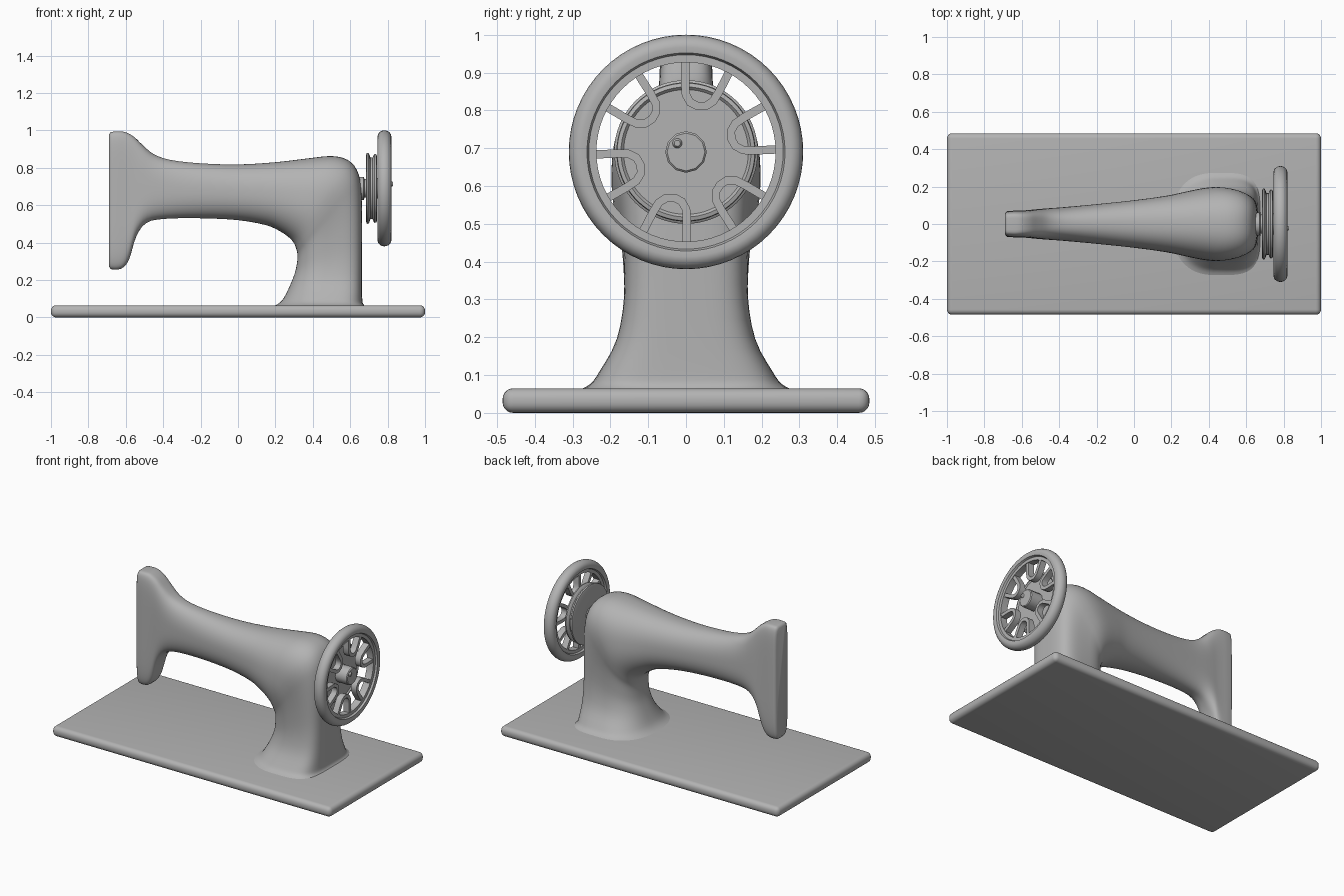
import bpy, bmesh, math
from mathutils import Vector

if "Cube" in bpy.data.objects:
    bpy.data.objects.remove(bpy.data.objects["Cube"])

paint = bpy.data.materials.new("plain grey")
paint.diffuse_color = (0.45, 0.45, 0.45, 1)
paint.use_nodes = True
paint.node_tree.nodes["Principled BSDF"].inputs["Base Color"].default_value = paint.diffuse_color
AXIS_Z = 0.69  # height of the wheel axle


def finish(name, bm, angle=40):
    bmesh.ops.recalc_face_normals(bm, faces=bm.faces[:])
    me = bpy.data.meshes.new(name)
    bm.to_mesh(me)
    bm.free()
    ob = bpy.data.objects.new(name, me)
    bpy.context.collection.objects.link(ob)
    me.materials.append(paint)
    bpy.ops.object.select_all(action='DESELECT')
    ob.select_set(True)
    bpy.context.view_layer.objects.active = ob
    bpy.ops.object.shade_smooth_by_angle(angle=math.radians(angle))
    return ob


def bridge(bm, rings, closed=False, caps=True):
    n = len(rings[0])
    pairs = list(zip(rings, rings[1:])) + ([(rings[-1], rings[0])] if closed else [])
    for a, b in pairs:
        for i in range(n):
            j = (i + 1) % n
            bm.faces.new((a[i], a[j], b[j], b[i]))
    if caps and not closed:
        bm.faces.new(rings[0])
        bm.faces.new(rings[-1])


def lathe(name, profile, closed=False, n=64):
    """Spin (x, radius) points about the axle."""
    bm = bmesh.new()
    rings = [[bm.verts.new((x, r * math.cos(2 * math.pi * i / n),
                            AXIS_Z + r * math.sin(2 * math.pi * i / n)))
              for i in range(n)] for x, r in profile]
    bridge(bm, rings, closed)
    return finish(name, bm)


# bed plate with rounded edges
bm = bmesh.new()
bmesh.ops.create_cube(bm, size=1)
for v in bm.verts:
    v.co = Vector((v.co.x * 2, v.co.y * 0.97, v.co.z * 0.065 + 0.0325))
bmesh.ops.bevel(bm, geom=bm.edges[:], offset=0.028, segments=5, profile=0.5, affect='EDGES')
finish("bed_plate", bm)

# body: head, arm and pillar lofted through one row of stations
# outer x, z, inner x, z, half width, outer and inner squareness
stations = [
    (-.680, .992, -.680, .258, .068, 7, 5),
    (-.640, .994, -.650, .255, .071, 7, 5),
    (-.600, .990, -.612, .268, .072, 6, 5),
    (-.555, .965, -.580, .315, .074, 5, 4),
    (-.510, .922, -.545, .430, .078, 4, 3.5),
    (-.450, .873, -.490, .505, .083, 3, 3),
    (-.360, .842, -.390, .527, .090, 2.5, 2.5),
    (-.200, .824, -.200, .530, .106, 2.3, 2.3),
    (.000, .818, .000, .520, .127, 2.3, 2.3),
    (.200, .830, .150, .493, .151, 2.3, 2.3),
    (.370, .850, .225, .460, .176, 2.3, 2.3),
    (.500, .863, .275, .425, .193, 2.4, 2.3),
    (.585, .843, .300, .395, .197, 2.5, 2.3),
    (.635, .790, .313, .360, .190, 2.8, 2.3),
    (.658, .700, .318, .330, .178, 3.2, 2.3),
    (.663, .540, .315, .290, .167, 3.8, 2.4),
    (.663, .350, .303, .235, .164, 4, 2.4),
    (.663, .210, .275, .165, .184, 4, 2.4),
    (.664, .115, .245, .105, .228, 4, 2.4),
    (.667, .078, .220, .077, .252, 4, 2.4),
    (.678, .062, .195, .062, .280, 4, 2.4),
]


def spline(p0, p1, p2, p3, t):
    return [0.5 * (2 * b + (c - a) * t + (2 * a - 5 * b + 4 * c - d) * t * t
                   + (3 * b - a - 3 * c + d) * t ** 3) for a, b, c, d in zip(p0, p1, p2, p3)]


dense = [(-.690, .978, -.690, .272, .055, 7, 5)]
last = len(stations) - 1
for k in range(last):
    quad = [stations[min(max(k + o, 0), last)] for o in (-1, 0, 1, 2)]
    dense += [spline(*quad, t / 3) for t in range(3)]
dense.append(stations[-1])

bm = bmesh.new()
rings = []
N = 56
for ox, oz, ix, iz, w, no, ni in dense:
    ring = []
    for i in range(N):
        a = 2 * math.pi * (i + 0.5) / N
        c, s = math.cos(a), math.sin(a)
        e = 2 / (no if c > 0 else ni)
        u, v = math.copysign(abs(c) ** e, c), math.copysign(abs(s) ** e, s)
        ring.append(bm.verts.new(((ox + ix) / 2 + u * (ox - ix) / 2, v * w,
                                  (oz + iz) / 2 + u * (oz - iz) / 2)))
    rings.append(ring)
bridge(bm, rings)
finish("body", bm, 55)

# axle, grooved belt pulley and hub
lathe("axle", [(.63, .062), (.672, .062), (.676, .05), (.70, .05)], n=32)
lathe("belt_pulley", [(.684, .06), (.684, .175), (.688, .188), (.696, .19), (.702, .182),
                      (.708, .165), (.720, .165), (.726, .18), (.731, .184), (.740, .182),
                      (.743, .172), (.736, .165), (.736, .05)])
lathe("hub", [(.72, .055), (.815, .055), (.82, .05)], n=12)

# hand wheel rim with rounded section
lathe("wheel_rim", [(.783 + .037 * math.cos(a), .277 + .033 * math.sin(a))
                    for a in [math.pi * i / 10 for i in range(11)]]
      + [(.748, .262), (.760, .257), (.760, .237), (.806, .237), (.806, .257), (.818, .262)],
      closed=True)

# six U-shaped spokes
half = [(.250, .064), (.175, .046), (.147, .037), (.130, .021), (.125, 0)]
path = half + [(r, -t) for r, t in half[-2::-1]]
bm = bmesh.new()
for k in range(6):
    ang = math.radians(16 + 60 * k)
    er = Vector((0, math.cos(ang), math.sin(ang)))
    et = Vector((0, -math.sin(ang), math.cos(ang)))
    rings = []
    for i, p in enumerate(path):
        q0, q1 = path[max(i - 1, 0)], path[min(i + 1, len(path) - 1)]
        d = Vector((q1[0] - q0[0], q1[1] - q0[1])).normalized()
        ring = []
        for side, x in ((-1, .762), (1, .762), (1, .802), (-1, .802)):
            r, t = p[0] - d.y * side * .011, p[1] + d.x * side * .011
            ring.append(bm.verts.new(Vector((x, 0, AXIS_Z)) + er * r + et * t))
        rings.append(ring)
    bridge(bm, rings)
finish("wheel_spokes", bm)

# small crank peg on the hub
peg = lathe("hub_peg", [(.81, .013), (.824, .013), (.83, .008)], n=12)
peg.location = (0, -.023, .023)
